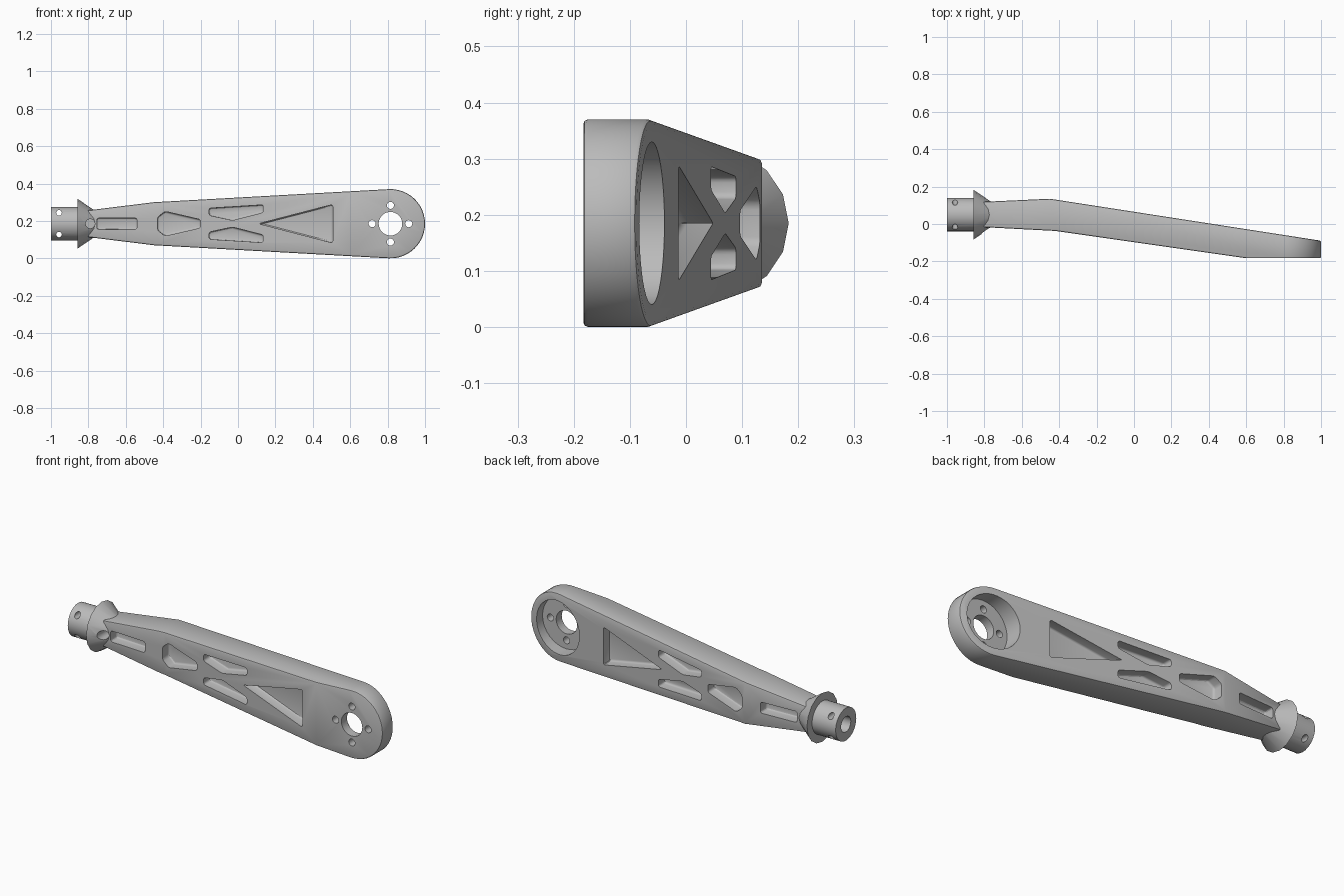
import bpy, bmesh, math
from mathutils import Matrix, Vector

cube = bpy.data.objects.get("Cube")
if cube:
    bpy.data.objects.remove(cube, do_unlink=True)

MID = 0.185            # height of the arm's centre line
AXIS_Y = 0.05          # depth of the tube axis
MOUNT_X = 0.815        # centre of the round mount

metal = bpy.data.materials.new("grey metal")
metal.use_nodes = True
grey = (0.5, 0.5, 0.5, 1)
metal.diffuse_color = grey
metal.node_tree.nodes["Principled BSDF"].inputs["Base Color"].default_value = grey


def make(name, bm):
    bmesh.ops.recalc_face_normals(bm, faces=bm.faces)
    mesh = bpy.data.meshes.new(name)
    bm.to_mesh(mesh)
    bm.free()
    mesh.materials.append(metal)
    obj = bpy.data.objects.new(name, mesh)
    bpy.context.collection.objects.link(obj)
    return obj


def loft(start, end):
    """Closed prism between two matching loops."""
    bm = bmesh.new()
    a = [bm.verts.new(p) for p in start]
    b = [bm.verts.new(p) for p in end]
    bm.faces.new(a)
    floor = bm.faces.new(b)
    for i in range(len(a)):
        j = (i + 1) % len(a)
        bm.faces.new((a[i], a[j], b[j], b[i]))
    return bm, floor


def select(obj):
    bpy.ops.object.select_all(action='DESELECT')
    obj.select_set(True)
    bpy.context.view_layer.objects.active = obj


def boolean(obj, cutter, operation='DIFFERENCE', keep=False):
    select(obj)
    mod = obj.modifiers.new("cut", 'BOOLEAN')
    mod.operation = operation
    mod.solver = 'EXACT'
    mod.object = cutter
    bpy.ops.object.modifier_apply(modifier=mod.name)
    if not keep:
        bpy.data.objects.remove(cutter, do_unlink=True)


def drill(obj, a, b, radius, sides=24):
    """Cut a round hole from point a to point b."""
    a, b = Vector(a), Vector(b)
    bm = bmesh.new()
    turn = (b - a).to_track_quat('Z', 'Y').to_matrix().to_4x4()
    bmesh.ops.create_cone(bm, cap_ends=True, segments=sides, radius1=radius, radius2=radius,
                          depth=(b - a).length, matrix=Matrix.Translation((a + b) / 2) @ turn)
    boolean(obj, make("drill_cutter", bm))


def along(points, x):
    """Depth of a face at x, from its knee points."""
    for (x0, y0), (x1, y1) in zip(points, points[1:]):
        if x <= x1:
            break
    return y0 + (y1 - y0) * (x - x0) / (x1 - x0)


# Arm: side outline intersected with the bent plan profile
front_line = [(-0.84, -0.015), (-0.42, -0.037), (0.6, -0.183), (1.1, -0.183)]
back_line = [(-0.84, 0.117), (-0.45, 0.135), (1.1, -0.105)]
upper = [(-0.83, 0.068), (-0.45, 0.115)]
arc = [(MOUNT_X + 0.185 * math.cos(t), 0.185 * math.sin(t))
       for t in (math.radians(93 - 186 * i / 24) for i in range(25))]
outline = upper + arc + [(x, -h) for x, h in reversed(upper)]
bm, _ = loft([(x, -0.4, MID + h) for x, h in outline], [(x, 0.4, MID + h) for x, h in outline])
arm = make("arm", bm)
plan = front_line + back_line[::-1]
bm, _ = loft([(x, y, -0.2) for x, y in plan], [(x, y, 0.6) for x, y in plan])
boolean(arm, make("plan_cutter", bm), 'INTERSECT')
select(arm)
bevel = arm.modifiers.new("soft_edges", 'BEVEL')
bevel.width = 0.008
bevel.segments = 2
bevel.limit_method = 'ANGLE'
bevel.angle_limit = math.radians(40)
bpy.ops.object.modifier_apply(modifier=bevel.name)

# Lightening pockets, cut from both faces and leaving a middle web
brace = [(-0.155, 0.045), (-0.155, 0.083), (0.135, 0.101), (0.135, 0.06), (-0.03, 0.018)]
pockets = [
    [(0.11, 0), (0.507, 0.103), (0.507, -0.103)],
    brace,
    [(x, -h) for x, h in brace],
    [(-0.43, 0.035), (-0.39, 0.066), (-0.2, 0.022), (-0.2, -0.022), (-0.39, -0.066), (-0.43, -0.035)],
    [(-0.755, 0.03), (-0.54, 0.03), (-0.54, -0.03), (-0.755, -0.03)],
]
for line, inward in ((front_line, 1), (back_line, -1)):
    for shape in pockets:
        def loop(depth):
            return [(x, along(line, x) + inward * depth, MID + h) for x, h in shape]
        bm, floor = loft(loop(-0.06), loop(0.056))
        walls = [e for e in bm.edges if abs(e.verts[0].co.y - e.verts[1].co.y) > 0.1]
        bmesh.ops.bevel(bm, geom=walls + list(floor.edges), offset=0.011, segments=3,
                        affect='EDGES', profile=0.5)
        boolean(arm, make("pocket_cutter", bm))

# Mount: round recess behind, centre bore and four bolt holes
drill(arm, (MOUNT_X, -0.135, MID), (MOUNT_X, 0.2, MID), 0.145, 40)
drill(arm, (MOUNT_X, -0.3, MID), (MOUNT_X, 0, MID), 0.063, 32)
for dx, dz in ((1, 0), (-1, 0), (0, 1), (0, -1)):
    x, z = MOUNT_X + 0.098 * dx, MID + 0.098 * dz
    drill(arm, (x, -0.3, z), (x, 0, z), 0.019, 16)


# Collar and tube, both turned around the x axis
def turned(name, x0, x1, r0, r1, sides):
    bm = bmesh.new()
    place = Matrix.Translation(((x0 + x1) / 2, AXIS_Y, MID)) @ Matrix.Rotation(math.pi / 2, 4, 'Y')
    bmesh.ops.create_cone(bm, cap_ends=True, segments=sides, radius1=r0, radius2=r1,
                          depth=x1 - x0, matrix=place)
    return make(name, bm)


collar = turned("flared_collar", -0.858, -0.755, 0.133, 0.063, 16)
tube = turned("tube", -1.0, -0.84, 0.089, 0.089, 32)
for part in (tube, collar):
    drill(part, (-1.1, AXIS_Y, MID), (-0.81, AXIS_Y, MID), 0.042)

# Cross pin holes in the tube, and the cable hole beside the collar
for dz in (-0.058, 0.058):
    drill(tube, (-0.957, -0.3, MID + dz), (-0.957, 0.3, MID + dz), 0.015, 16)
for part in (arm, collar):
    drill(part, (-0.79, -0.3, MID), (-0.79, AXIS_Y, MID), 0.025, 16)

for part in (arm, collar, tube):
    select(part)
    bpy.ops.object.shade_smooth_by_angle(angle=math.radians(28))
